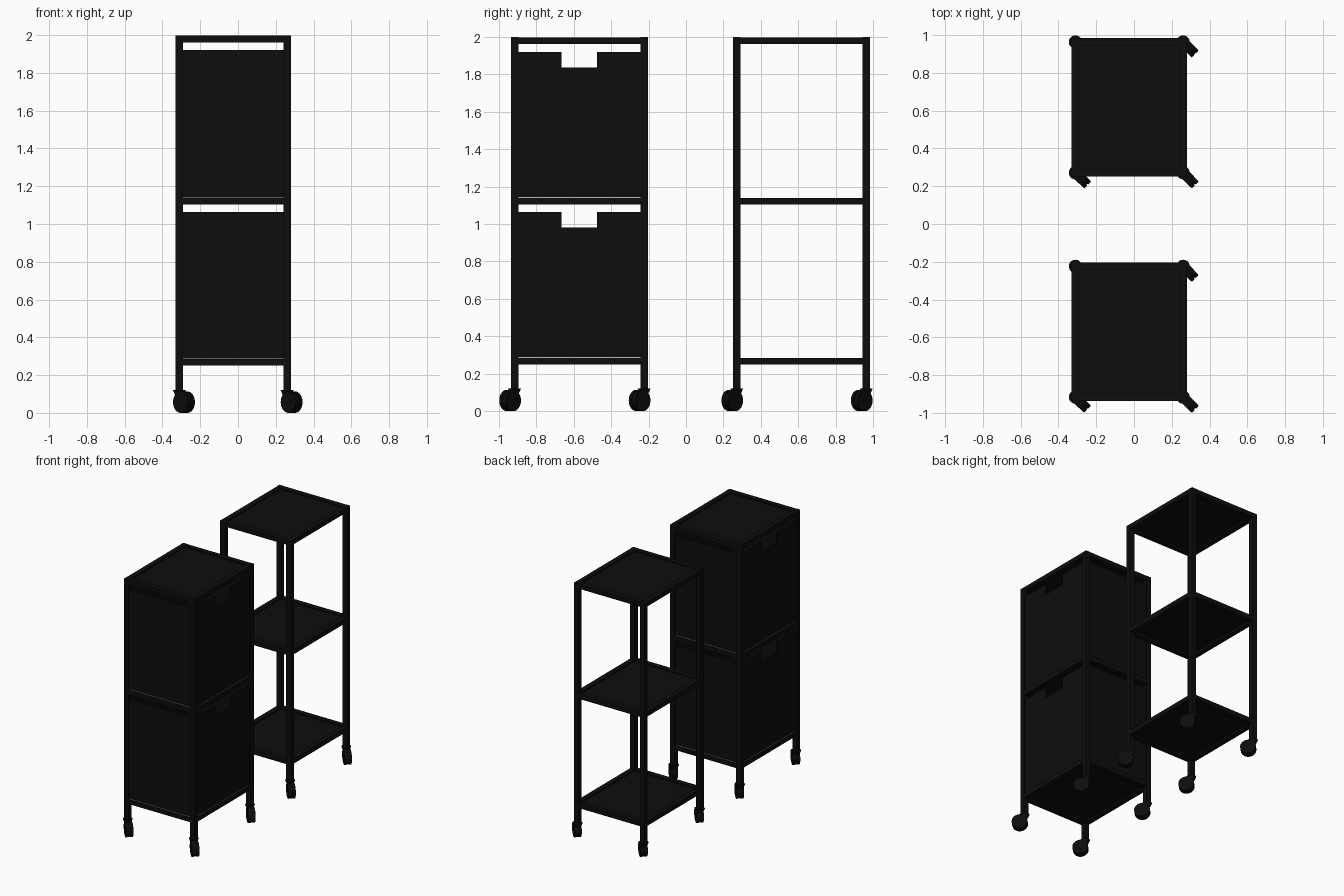
import bpy, bmesh, math
from mathutils import Matrix, Vector

if "Cube" in bpy.data.objects:
    bpy.data.objects.remove(bpy.data.objects["Cube"])

def material(name, c):
    m = bpy.data.materials.new(name)
    m.diffuse_color = (c, c, c, 1)
    m.use_nodes = True
    m.node_tree.nodes["Principled BSDF"].inputs["Base Color"].default_value = m.diffuse_color
    return m

BLACK, PALE = material("black", 0.004), material("pale", 0.5)

def finish(name, bm, mat=BLACK, smooth=False):
    bmesh.ops.recalc_face_normals(bm, faces=bm.faces)
    me = bpy.data.meshes.new(name)
    bm.to_mesh(me)
    bm.free()
    me.materials.append(mat)
    ob = bpy.data.objects.new(name, me)
    bpy.context.collection.objects.link(ob)
    if smooth:
        bpy.ops.object.select_all(action='DESELECT')
        ob.select_set(True)
        bpy.context.view_layer.objects.active = ob
        bpy.ops.object.shade_smooth_by_angle(angle=math.radians(35))
    return ob

def add_box(bm, lo, hi):
    lo, hi = Vector(lo), Vector(hi)
    bmesh.ops.create_cube(bm, size=1, matrix=Matrix.Translation((lo + hi) / 2)
                          @ Matrix.Diagonal((*(hi - lo), 1)))

def add_cone(bm, mat, r1, r2, depth, seg=32):
    bmesh.ops.create_cone(bm, cap_ends=True, segments=seg, radius1=r1, radius2=r2,
                          depth=depth, matrix=mat)

CX, HX, HY, T = -0.025, 0.305, 0.366, 0.04    # cart centre, half sizes, tube width
SHELVES = [(0.25, 0.285), (1.103, 1.14), (1.962, 1.997)]
CORNERS = [(sx, sy) for sx in (-1, 1) for sy in (-1, 1)]

def caster(x, y):
    # swivel cup, stem and diagonal wheel
    bm = bmesh.new()
    add_cone(bm, Matrix.Translation((x, y, 0.107)), 0.022, 0.035, 0.03)
    d = Vector((1, -1, 0)).normalized()
    axis = Vector((1, 1, 0)).normalized()
    c = Vector((x, y, 0.057)) + d * 0.034
    rot = axis.to_track_quat('Z', 'Y').to_matrix().to_4x4()
    add_cone(bm, Matrix.Translation(c) @ rot, 0.052, 0.052, 0.053)
    for s in (-1, 1):
        add_cone(bm, Matrix.Translation(c + axis * s * 0.0145) @ rot, 0.057, 0.057, 0.021)
        add_cone(bm, Matrix.Translation(c + axis * s * 0.0255) @ rot, 0.02, 0.02, 0.004)
    finish("caster", bm, smooth=True)

def cart(cy):
    # corner posts
    bm = bmesh.new()
    for sx, sy in CORNERS:
        x, y = CX + sx * (HX - T / 2), cy + sy * (HY - T / 2)
        add_box(bm, (x - T / 2, y - T / 2, 0.115), (x + T / 2, y + T / 2, 1.998))
        caster(x, y)
    finish("corner_posts", bm)
    # shelf rails and inset plates
    for lo, hi in SHELVES:
        bm = bmesh.new()
        for s in (-1, 1):
            x, y = CX + s * (HX - T / 2), cy + s * (HY - T / 2)
            add_box(bm, (x - T / 2, cy - HY + T, lo), (x + T / 2, cy + HY - T, hi))
            add_box(bm, (CX - HX + T, y - T / 2, lo), (CX + HX - T, y + T / 2, hi))
        finish("shelf_rails", bm)
        bm = bmesh.new()
        add_box(bm, (CX - HX + T, cy - HY + T, hi - 0.02),
                (CX + HX - T, cy + HY - T, hi - 0.01))
        finish("shelf_plate", bm)

def bin_box(cy, z0, z1):
    inset, w = 0.008, 0.012
    bx, by = HX - inset, HY - inset
    bm = bmesh.new()
    # plain front and back walls, floor
    for s in (-1, 1):
        y = cy + s * (by - w / 2)
        add_box(bm, (CX - bx, y - w / 2, z0), (CX + bx, y + w / 2, z1))
    add_box(bm, (CX - bx + w, cy - by + w, z0), (CX + bx - w, cy + by - w, z0 + 0.01))
    # side walls with a handle notch in the top edge
    a, b, n, zn = cy - by + w, cy + by - w, 0.095, z1 - 0.083
    prof = [(a, z0), (b, z0), (b, z1), (cy + n, z1), (cy + n, zn),
            (cy - n, zn), (cy - n, z1), (a, z1)]
    for s in (-1, 1):
        f = bm.faces.new([bm.verts.new((CX + s * bx, y, z)) for y, z in prof])
        r = bmesh.ops.extrude_face_region(bm, geom=[f], use_keep_orig=True)
        bmesh.ops.translate(bm, vec=(-s * w, 0, 0),
                            verts=[v for v in r["geom"] if isinstance(v, bmesh.types.BMVert)])
    finish("storage_bin", bm)
    # thin pale base sheet under the bin
    bm = bmesh.new()
    add_box(bm, (CX - bx, cy - by, z0 - 0.004), (CX + bx, cy + by, z0))
    finish("bin_base_sheet", bm, PALE)

cart(-0.57)
cart(0.617)
bin_box(-0.57, 0.289, 1.064)
bin_box(-0.57, 1.144, 1.92)
